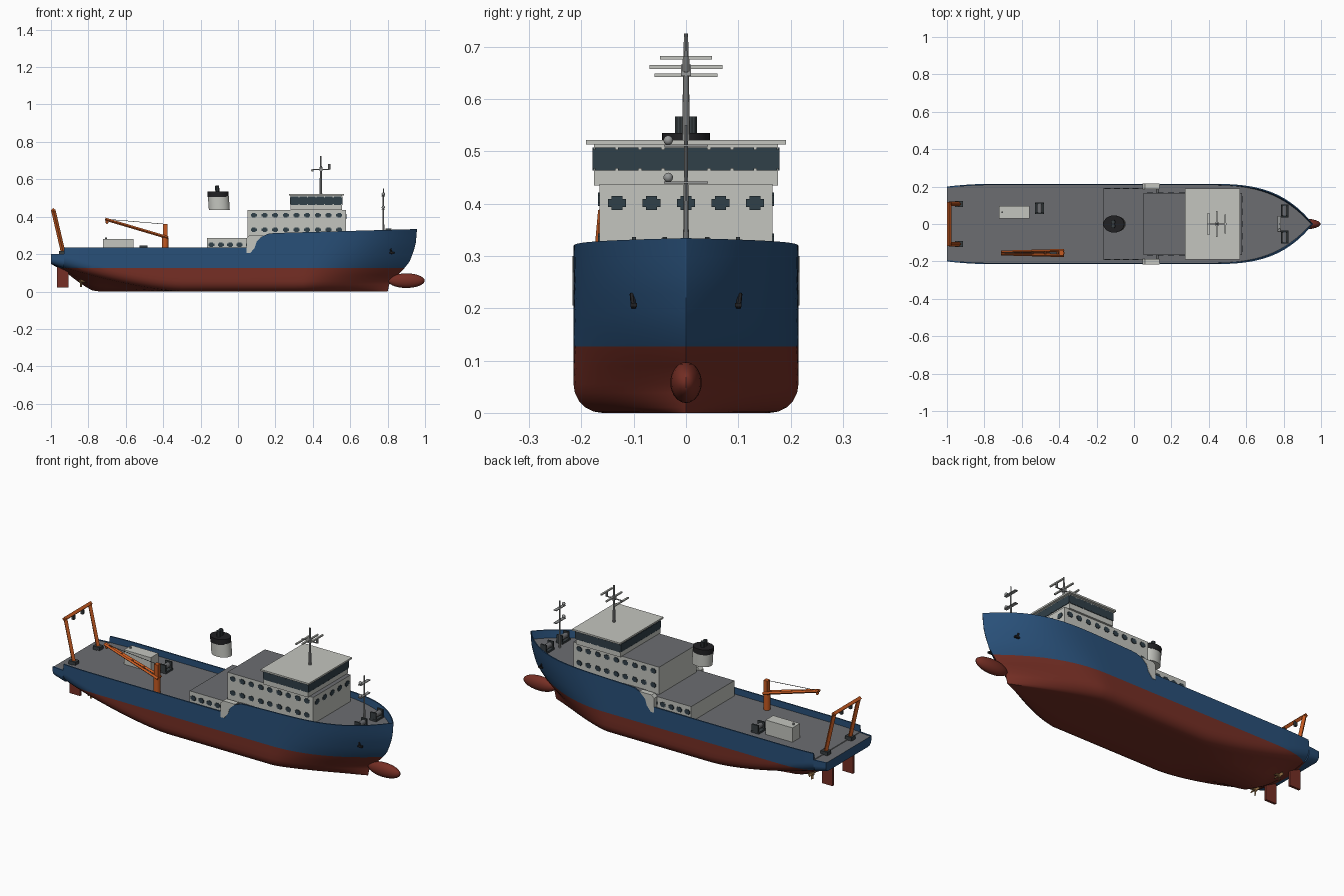
import bpy, bmesh, math
from mathutils import Vector, Matrix

if "Cube" in bpy.data.objects:
    bpy.data.objects.remove(bpy.data.objects["Cube"])


def material(name, r, g, b):
    m = bpy.data.materials.new(name)
    m.use_nodes = True
    m.diffuse_color = (r, g, b, 1)
    m.node_tree.nodes["Principled BSDF"].inputs["Base Color"].default_value = (r, g, b, 1)
    return m


BLUE = material("hull blue", .022, .08, .19)
RED = material("bottom red", .18, .028, .018)
WHITE = material("house white", .55, .56, .52)
DECK = material("deck grey", .15, .155, .165)
GLASS = material("window glass", .03, .05, .065)
ORANGE = material("crane orange", .55, .1, .015)
BLACK = material("funnel black", .015, .015, .017)
BRONZE = material("propeller bronze", .4, .22, .08)
STEEL = material("mast grey", .3, .31, .31)
IRON = material("winch dark grey", .04, .05, .055)


def finish(name, bm, *mats, smooth=False):
    me = bpy.data.meshes.new(name)
    bm.to_mesh(me)
    bm.free()
    ob = bpy.data.objects.new(name, me)
    bpy.context.collection.objects.link(ob)
    for m in mats:
        me.materials.append(m)
    if smooth:
        bpy.ops.object.select_all(action='DESELECT')
        ob.select_set(True)
        bpy.context.view_layer.objects.active = ob
        bpy.ops.object.shade_smooth_by_angle(angle=math.radians(35))
    return ob


def add_box(bm, c, size):
    bmesh.ops.create_cube(bm, size=1, matrix=Matrix.Translation(c) @ Matrix.Diagonal((*size, 1)))


def box(name, c, size, mat):
    bm = bmesh.new()
    add_box(bm, c, size)
    return finish(name, bm, mat)


def rod(name, a, b, r, mat, sides=10, r2=None):
    a, b = Vector(a), Vector(b)
    bm = bmesh.new()
    rot = (b - a).to_track_quat('Z', 'Y').to_matrix().to_4x4()
    bmesh.ops.create_cone(bm, cap_ends=True, segments=sides, radius1=r, radius2=r if r2 is None else r2,
                          depth=(b - a).length, matrix=Matrix.Translation((a + b) / 2) @ rot)
    return finish(name, bm, mat, smooth=sides > 6)


def ball(name, c, size, mat):
    bm = bmesh.new()
    bmesh.ops.create_uvsphere(bm, u_segments=24, v_segments=14, radius=1,
                              matrix=Matrix.Translation(c) @ Matrix.Diagonal((*size, 1)))
    return finish(name, bm, mat, smooth=True)


def interp(pts, t):
    for (a, u), (b, v) in zip(pts, pts[1:]):
        if t <= b:
            return u + (v - u) * max(0, (t - a) / (b - a))
    return pts[-1][1]


# Hull lines
KEEL = [(-1, .147), (-.94, .115), (-.89, .08), (-.84, .04), (-.78, .006), (-.74, 0)]
SHEER = [(-.931, .2), (-.929, .235), (.06, .235), (.13, .295), (.17, .312), (.957, .334)]
STEM = [(0, .80), (.065, .815), (.095, .866), (.163, .92), (.25, .95), (.334, .957)]
BOW = .35


def section(x):
    """Half section from keel to sheer, over the bulwark and in to the deck centre."""
    beam = .215 - .015 * max(0, (-.75 - x) / .25) ** 2
    zk, zt = interp(KEEL, x), interp(SHEER, x)
    zf = max(zk, .147 * max(0, (-.3 - x) / .7) ** 1.5)
    r = min(.055, .5 * (zt - zf))
    pts = [(0, zk), (.45 * beam, zk + .4 * (zf - zk)), (beam - r, zf)]
    for i in range(1, 6):
        a = i * math.pi / 10
        pts.append((beam - r + r * math.sin(a), zf + r * (1 - math.cos(a))))
    pts += [(beam, zf + r + (zt - zf - r) * i / 8) for i in range(1, 9)]
    zd = min(.2 if x < .1 else .29, zt - .003)
    pts += [(beam, zt), (beam, zd), (0, zd)]
    out = []
    for i, (y, z) in enumerate(pts):
        px = x
        if x > BOW:
            s = (x - BOW) / (.957 - BOW)
            px = BOW + (interp(STEM, z) - BOW) * s
            y *= max(0, 1 - s ** (1.2 + 2.3 * z / .334))
        if i >= len(pts) - 3:
            y = max(0, y - .007)
        out.append((px, y, z))
    return out


stations = [-1, -.965, -.931, -.929] + [-.9 + .04 * i for i in range(24)]
stations += [.06 + .0175 * i for i in range(7)] + [.2, .25, .3]
stations += [BOW + (.957 - BOW) * math.sin(i * math.pi / 48) for i in range(25)]
bm = bmesh.new()
cols = [[bm.verts.new(p) for p in section(x)] for x in stations]
for a, b in zip(cols, cols[1:]):
    for j in range(len(a) - 1):
        f = bm.faces.new((a[j], b[j], b[j + 1], a[j + 1]))
        f.material_index = 2 if j == len(a) - 2 else 0
bm.faces.new(cols[0])
bmesh.ops.remove_doubles(bm, verts=bm.verts, dist=.0002)
bmesh.ops.bisect_plane(bm, geom=bm.verts[:] + bm.edges[:] + bm.faces[:],
                       plane_co=(0, 0, .127), plane_no=(0, 0, 1))
bmesh.ops.recalc_face_normals(bm, faces=bm.faces)
if sum(f.normal.z * f.calc_area() for f in bm.faces if f.material_index == 2) < 0:
    bmesh.ops.reverse_faces(bm, faces=bm.faces)
for f in bm.faces:
    if f.material_index == 0 and f.calc_center_median().z < .127:
        f.material_index = 1
hull = finish("hull", bm, BLUE, RED, DECK, smooth=True)
mirror = hull.modifiers.new("mirror", 'MIRROR')
mirror.use_axis = (False, True, False)
ball("bulbous_bow", (.9, 0, .058), (.098, .03, .039), RED)


# Deckhouses with grey tops
def house(name, x0, x1, half, z0, z1, top):
    ob = box(name, ((x0 + x1) / 2, 0, (z0 + z1) / 2), (x1 - x0, 2 * half, z1 - z0), WHITE)
    ob.data.materials.append(top)
    for p in ob.data.polygons:
        p.material_index = int(p.normal.z > .5)


house("lower_house", -.165, .12, .19, .19, .285, DECK)
house("main_house", .05, .578, .165, .2, .437, DECK)
house("bridge", .28, .555, .176, .435, .513, WHITE)
box("bridge_roof", (.42, 0, .517), (.295, .382, .009), WHITE)

# Windows: cross-shaped thin plates
win = bmesh.new()


def window(c, axis, wide, tall):
    for w, h in ((wide, tall * .55), (wide * .6, tall)):
        add_box(win, c, (w, .006, h) if axis == 'y' else (.006, w, h))


for side in (-1, 1):
    for i in range(9):
        for z in (.33, .408):
            window((.085 + .057 * i, side * .165, z), 'y', .032, .026)
    for i in range(5):
        window((-.142 + .05 * i, side * .19, .25), 'y', .032, .026)
for i in range(5):
    window((.578, -.132 + .066 * i, .401), 'x', .034, .027)
# Bridge window band
for side in (-1, 1):
    add_box(win, (.4175, side * .176, .485), (.277, .006, .036))
    for i in range(6):
        add_box(win, (.303 + .0458 * i, side * .176, .485), (.04, .006, .044))
for x in (.28, .555):
    add_box(win, (x, 0, .485), (.006, .354, .036))
    for i in range(8):
        add_box(win, (x, -.154 + .044 * i, .485), (.006, .039, .044))
finish("windows", win, GLASS)

# Side screens at the break of the bulwark
for side, label in ((1, "left"), (-1, "right")):
    bm = bmesh.new()
    outline = [(.045, .285), (.045, .205), (.065, .205), (.09, .235), (.1, .268), (.135, .30), (.06, .30)]
    f = bm.faces.new([bm.verts.new((x, side * .186, z)) for x, z in outline])
    new = bmesh.ops.extrude_face_region(bm, geom=[f])["geom"]
    bmesh.ops.translate(bm, verts=[v for v in new if isinstance(v, bmesh.types.BMVert)], vec=(0, side * .031, 0))
    bmesh.ops.recalc_face_normals(bm, faces=bm.faces)
    finish("side_screen_" + label, bm, WHITE)


# Funnel
def oval(name, z0, z1, x0, x1, half, mat):
    ob = rod(name, (0, 0, z0), (0, 0, z1), 1, mat, 28)
    for v in ob.data.vertices:
        v.co.x = (x0 if v.co.z < (z0 + z1) / 2 else x1) + v.co.x * .056
        v.co.y *= half


oval("funnel", .437, .51, -.1, -.105, .044, WHITE)
oval("funnel_cap", .505, .535, -.106, -.108, .046, BLACK)
for y in (-.011, .011):
    rod("exhaust_pipe", (-.11, y, .53), (-.112, y, .566), .011, IRON)

# Main mast with scanners
rod("main_mast", (.443, 0, .515), (.443, 0, .725), .008, STEEL, r2=.004)
box("mast_arm", (.443, 0, .652), (.09, .006, .004), STEEL)
box("mast_head", (.443, 0, .655), (.016, .02, .022), STEEL)
for x, z, half in ((.398, .645, .06), (.443, .661, .07), (.488, .679, .05)):
    box("radar_scanner", (x, 0, z), (.009, 2 * half, .007), WHITE)
    rod("scanner_post", (x, 0, .652), (x, 0, z + .002), .007, STEEL)

# Fore mast with lamps
rod("fore_mast", (.777, 0, .285), (.777, 0, .55), .006, STEEL, r2=.003)
for z in (.44, .511):
    box("fore_mast_platform", (.777, 0, z), (.018, .084, .004), STEEL)
    ball("lamp", (.777, -.034, z + .01), (.009, .009, .009), STEEL)


# Winches
def winch(name, x, y, z, wx, wy):
    box(name + "_bed", (x, y, z + .006), (wx, wy, .012), IRON)
    rod(name + "_drum", (x, y - wy * .4, z + .028), (x, y + wy * .4, z + .028), .014, DECK, 14)
    for s in (-1, 1):
        box(name + "_cheek", (x, y + s * wy * .43, z + .026), (wx * .85, .008, .044), IRON)


winch("aft_winch", -.505, .085, .198, .048, .062)
for side in (-1, 1):
    winch("anchor_winch", .805, side * .07, .288, .04, .068)
    # Anchors, propellers and rudders
    rod("anchor_shank", (.825, side * .1, .2), (.815, side * .103, .228), .005, BLACK, 6)
    box("anchor_flukes", (.823, side * .1, .206), (.026, .012, .008), BLACK)
    box("rudder", (-.937, side * .09, .076), (.064, .013, .108), RED)
    rod("propeller_shaft", (-.85, side * .09, .055), (-.72, side * .09, .055), .007, BRONZE)
    for k in range(4):
        blade = box("propeller_blade", (0, 0, .016), (.004, .014, .028), BRONZE)
        blade.matrix_world = (Matrix.Translation((-.84, side * .09, .055))
                              @ Matrix.Rotation(k * math.pi / 2, 4, 'X') @ Matrix.Rotation(.5, 4, 'Z'))
    # Stern gantry legs
    box("gantry_foot", (-.935, side * .107, .207), (.042, .034, .02), IRON)
    rod("gantry_leg", (-.935, side * .107, .21), (-.988, side * .107, .437), .012, ORANGE, 4)
rod("gantry_beam", (-.988, -.117, .435), (-.988, .117, .435), .012, ORANGE, 4)
for y in (-.04, .04):
    box("gantry_block", (-.985, y, .418), (.014, .014, .024), IRON)

# Cargo container
box("container", (-.64, .063, .239), (.165, .066, .082), WHITE)
rod("container_vent", (-.705, .063, .28), (-.705, .063, .29), .005, STEEL)

# Deck crane
rod("crane_pedestal", (-.39, -.155, .197), (-.39, -.155, .29), .018, ORANGE, 14)
box("crane_tower", (-.388, -.155, .322), (.024, .026, .08), ORANGE)
for s in (-1, 1):
    rod("crane_boom_rail", (-.375, -.155 + s * .014, .288), (-.71, -.155 + s * .005, .387), .008, ORANGE, 4)
for i in range(5):
    t = .1 + .2 * i
    box("boom_brace", (-.375 - .335 * t, -.155, .288 + .099 * t), (.01, .026 - .014 * t, .008), ORANGE)
rod("crane_cable", (-.39, -.155, .36), (-.708, -.155, .387), .0015, IRON, 5)
ball("bow_hook", (-.7, -.155, .372), (.008, .008, .01), ORANGE)
